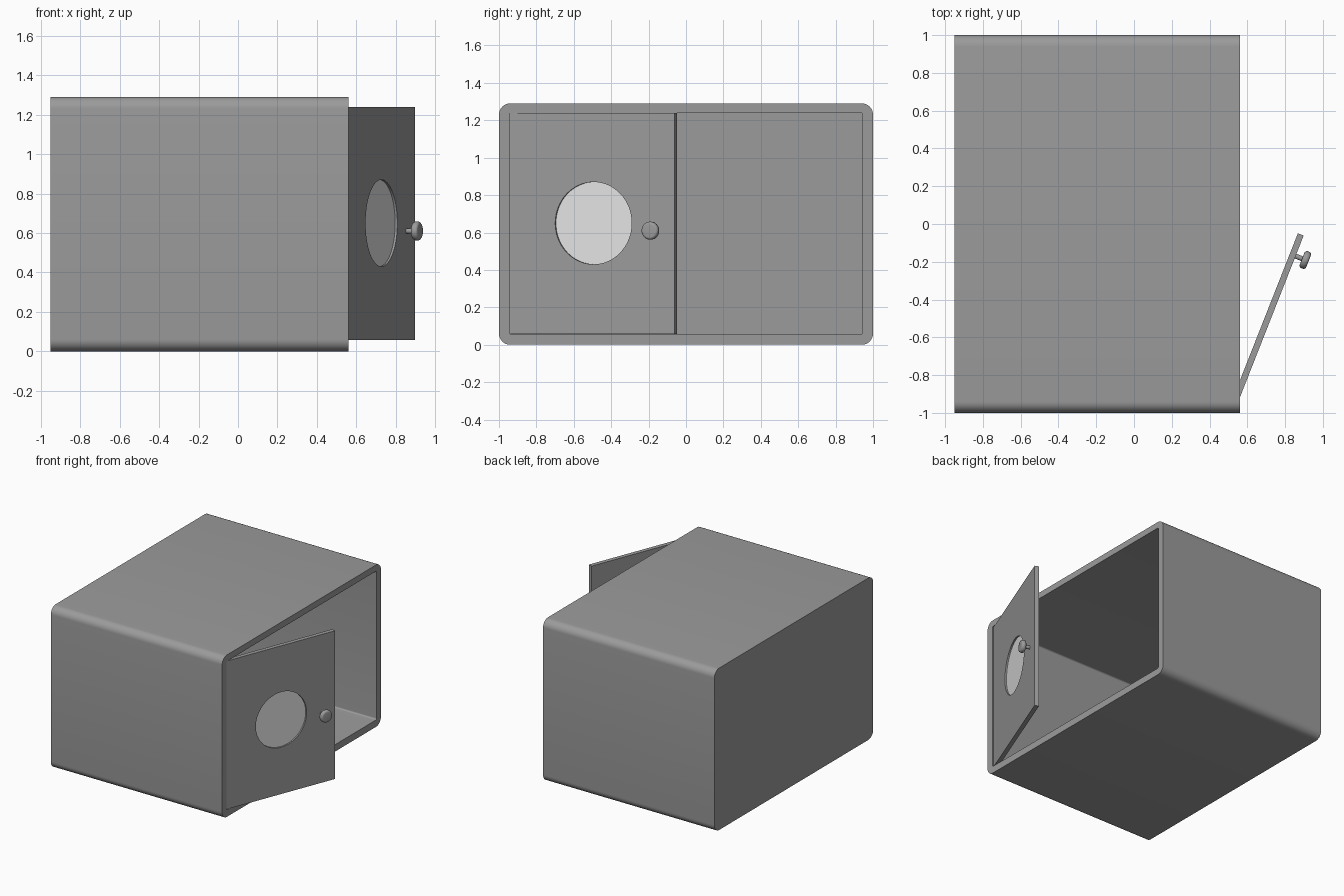
import bpy, math
from mathutils import Matrix, Vector

if "Cube" in bpy.data.objects:
    bpy.data.objects.remove(bpy.data.objects["Cube"])


def material(name, v):
    m = bpy.data.materials.new(name)
    m.diffuse_color = (v, v, v, 1)
    m.use_nodes = True
    m.node_tree.nodes["Principled BSDF"].inputs["Base Color"].default_value = m.diffuse_color
    return m


GREY = material("mid grey", 0.33)
PALE = material("pale glass", 0.78)


def mesh_object(name, verts, faces, mat):
    me = bpy.data.meshes.new(name)
    me.from_pydata(verts, [], faces)
    ob = bpy.data.objects.new(name, me)
    bpy.context.collection.objects.link(ob)
    me.materials.append(mat)
    smooth(ob)
    return ob


def smooth(ob):
    bpy.ops.object.select_all(action='DESELECT')
    ob.select_set(True)
    bpy.context.view_layer.objects.active = ob
    bpy.ops.object.shade_smooth_by_angle(angle=math.radians(35))


def skin(rings):
    """Join rings of equal length into a closed surface with end caps."""
    n = len(rings[0])
    verts = [p for r in rings for p in r]
    faces = [(k*n + i, k*n + (i+1) % n, (k+1)*n + (i+1) % n, (k+1)*n + i)
             for k in range(len(rings) - 1) for i in range(n)]
    faces.append(tuple(reversed(range(n))))
    faces.append(tuple(range((len(rings) - 1)*n, len(rings)*n)))
    return verts, faces


def rounded_ring(x, hy, z0, z1, r, seg=8):
    """Rounded rectangle in the plane at x."""
    pts = []
    corners = [(hy-r, z1-r), (-hy+r, z1-r), (-hy+r, z0+r), (hy-r, z0+r)]
    for c, (cy, cz) in enumerate(corners):
        for i in range(seg + 1):
            a = math.pi/2 * (c + i/seg)
            pts.append((x, cy + r*math.cos(a), cz + r*math.sin(a)))
    return pts


# Hollow housing, open towards +x
mesh_object("housing", *skin([
    rounded_ring(-0.95, 1.0, 0.0, 1.29, 0.06),
    rounded_ring(0.56, 1.0, 0.0, 1.29, 0.06),
    rounded_ring(0.56, 0.945, 0.055, 1.24, 0.012),
    rounded_ring(-0.90, 0.945, 0.055, 1.24, 0.012)]), GREY)

# Door frame of reference: x along the door, y up, z outward
ang = math.radians(21.5)
u = Vector((math.sin(ang), math.cos(ang), 0))
up = Vector((0, 0, 1))
n = u.cross(up)
DOOR = Matrix((u, up, n)).transposed().to_4x4()
DOOR.translation = (0.56, -0.92, 0)
T = 0.033
HOLE = (0.457, 0.65)


def circle(cx, cy, r, z=0.0, seg=64):
    return [(cx + r*math.cos(2*math.pi*i/seg), cy + r*math.sin(2*math.pi*i/seg), z)
            for i in range(seg)]


# Door panel with a round window hole
cu = bpy.data.curves.new("door", 'CURVE')
cu.dimensions = '2D'
cu.fill_mode = 'BOTH'
cu.extrude = T/2
outline = [(-0.026, 0.057, 0), (0.923, 0.057, 0), (0.923, 1.238, 0), (-0.026, 1.238, 0)]
for pts in (outline, circle(*HOLE, 0.22)):
    sp = cu.splines.new('POLY')
    sp.points.add(len(pts) - 1)
    for p, q in zip(sp.points, pts):
        p.co = (*q, 1)
    sp.use_cyclic_u = True
door = bpy.data.objects.new("door", cu)
bpy.context.collection.objects.link(door)
bpy.ops.object.select_all(action='DESELECT')
door.select_set(True)
bpy.context.view_layer.objects.active = door
bpy.ops.object.convert(target='MESH')
door = bpy.context.object
door.data.materials.clear()
door.data.materials.append(GREY)
door.matrix_world = DOOR @ Matrix.Translation((0, 0, -T/2))
smooth(door)

# Window pane, set slightly back in the hole
pane = mesh_object("window_pane", *skin([circle(*HOLE, 0.22, -0.022),
                                         circle(*HOLE, 0.22, -0.012)]), PALE)
pane.matrix_world = DOOR

# Turned knob on a short stem
profile = [(0.013, -0.005), (0.013, 0.037), (0.036, 0.037), (0.044, 0.041), (0.048, 0.048),
           (0.048, 0.062), (0.045, 0.069), (0.040, 0.073), (0.034, 0.074)]
knob = mesh_object("knob", *skin([circle(0.806, 0.61, r, z, 32) for r, z in profile]), GREY)
knob.matrix_world = DOOR
